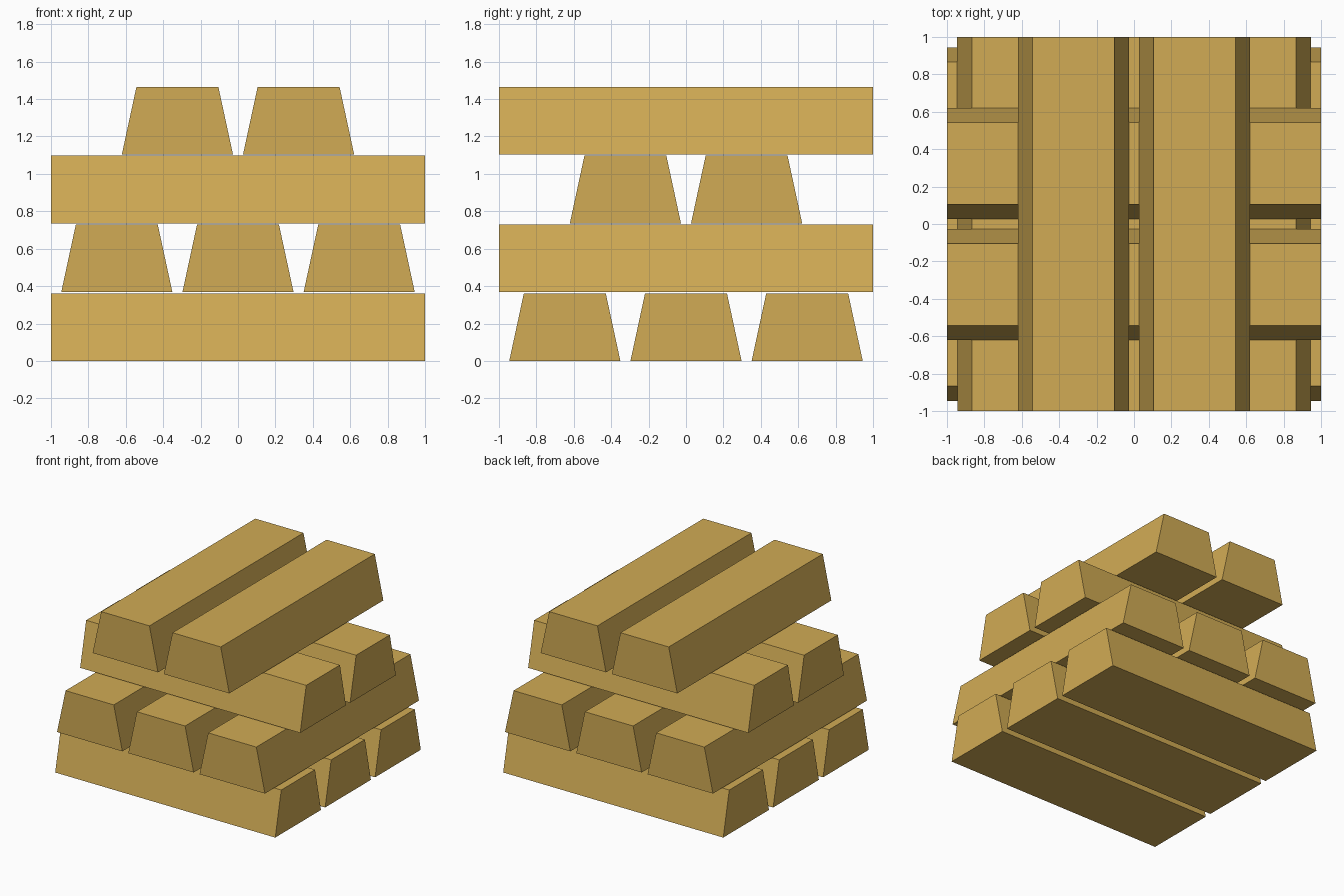
import bpy
import math

if "Cube" in bpy.data.objects:
    bpy.data.objects.remove(bpy.data.objects["Cube"])

# Ingot dimensions
LENGTH, HEIGHT = 2.0, 0.361
BASE_HALF, TOP_HALF = 0.297, 0.219
PITCH_SIDE, PITCH_UP = 0.648, 0.368

gold = bpy.data.materials.new("gold")
gold.diffuse_color = (0.64, 0.41, 0.09, 1)
gold.use_nodes = True
gold.node_tree.nodes["Principled BSDF"].inputs["Base Color"].default_value = gold.diffuse_color

# Shared ingot mesh: trapezoid profile extruded along x
profile = [(-BASE_HALF, 0), (BASE_HALF, 0), (TOP_HALF, HEIGHT), (-TOP_HALF, HEIGHT)]
verts = [(x, y, z) for x in (-LENGTH / 2, LENGTH / 2) for y, z in profile]
sides = [(i, i + 4, (i + 1) % 4 + 4, (i + 1) % 4) for i in range(4)]
sides = [f[::-1] for f in sides]
mesh = bpy.data.meshes.new("ingot")
mesh.from_pydata(verts, [], [(3, 2, 1, 0), (4, 5, 6, 7)] + sides)
mesh.materials.append(gold)

# Outward-facing normals
import bmesh
bm = bmesh.new()
bm.from_mesh(mesh)
bmesh.ops.recalc_face_normals(bm, faces=bm.faces)
bm.to_mesh(mesh)
bm.free()

# Stack: layers alternate direction, two of three bars then two of two
for layer, count in enumerate((3, 3, 2, 2)):
    along_y = layer % 2 == 1
    for i in range(count):
        offset = (i - (count - 1) / 2) * PITCH_SIDE
        bar = bpy.data.objects.new(f"ingot_layer{layer + 1}_{i + 1}", mesh)
        bar.location = (offset if along_y else 0, 0 if along_y else offset, layer * PITCH_UP)
        bar.rotation_euler.z = math.pi / 2 if along_y else 0
        bpy.context.collection.objects.link(bar)
